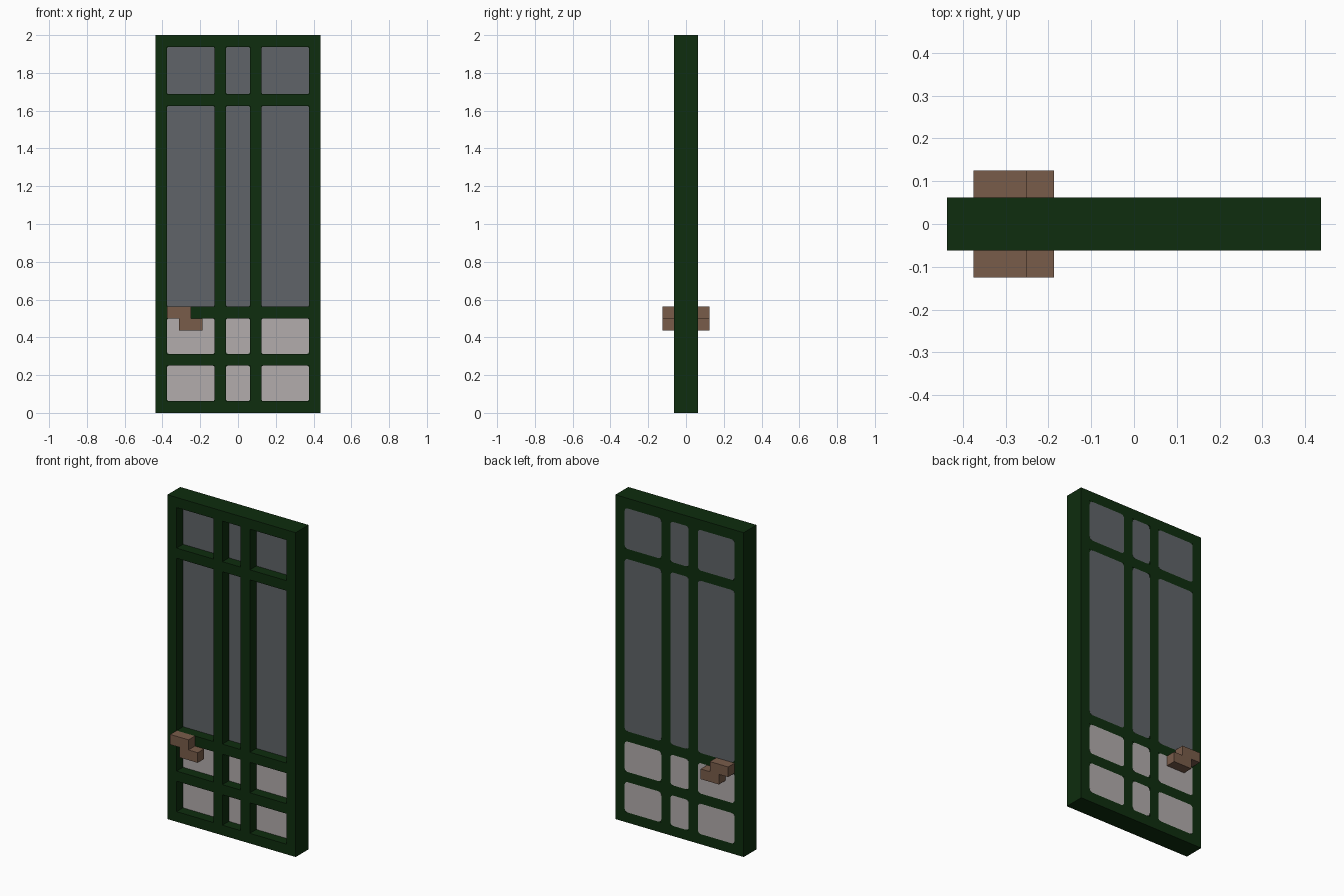
import bpy, bmesh

cube = bpy.data.objects.get("Cube")
if cube:
    bpy.data.objects.remove(cube, do_unlink=True)

U = 1 / 16  # block unit


def material(name, srgb):
    lin = [((c / 255 + 0.055) / 1.055) ** 2.4 if c > 10 else c / 255 / 12.92 for c in srgb]
    m = bpy.data.materials.new(name)
    m.use_nodes = True
    m.diffuse_color = (*lin, 1)
    bsdf = m.node_tree.nodes["Principled BSDF"]
    bsdf.inputs["Base Color"].default_value = (*lin, 1)
    bsdf.inputs["Roughness"].default_value = 0.8
    return m


GREEN = material("dark green paint", (14, 45, 14))
GLASS = material("grey glass", (96, 100, 104))
PALE = material("pale panel", (178, 172, 172))
BROWN = material("brown handle", (121, 92, 74))


def prism(bm, outline, y0, y1):
    """Extrude an x-z outline from y0 to y1."""
    face = bm.faces.new([bm.verts.new((x, y0, z)) for x, z in outline])
    ext = bmesh.ops.extrude_face_region(bm, geom=[face])["geom"]
    bmesh.ops.translate(bm, vec=(0, y1 - y0, 0),
                        verts=[v for v in ext if isinstance(v, bmesh.types.BMVert)])


def box(bm, x0, x1, y0, y1, z0, z1, radius=0):
    """Block with optional rounding of its corners in the x-z plane."""
    start = set(bm.edges)
    prism(bm, [(x0, z0), (x1, z0), (x1, z1), (x0, z1)], y0, y1)
    if radius:
        edges = [e for e in bm.edges if e not in start
                 and abs(e.verts[0].co.y - e.verts[1].co.y) > 1e-5]
        bmesh.ops.bevel(bm, geom=edges, offset=radius, segments=3, profile=0.5, affect='EDGES')


def finish(name, bm, mat):
    bmesh.ops.recalc_face_normals(bm, faces=bm.faces[:])
    me = bpy.data.meshes.new(name)
    bm.to_mesh(me)
    bm.free()
    me.materials.append(mat)
    ob = bpy.data.objects.new(name, me)
    bpy.context.collection.objects.link(ob)


# Layout of the bars, in units
stiles = [(-7, -6), (-2, -1), (1, 2), (6, 7)]
rails = [(0, 1), (4, 5), (8, 9), (26, 27), (31, 32)]
columns = [(a[1], b[0]) for a, b in zip(stiles, stiles[1:])]
rows = [(a[1], b[0]) for a, b in zip(rails, rails[1:])]

# Door frame: full-height stiles with rails between them
bm = bmesh.new()
for x0, x1 in stiles:
    box(bm, x0 * U, x1 * U, -U, U, 0, 2)
for x0, x1 in columns:
    for z0, z1 in rails:
        box(bm, x0 * U, x1 * U, -U, U, z0 * U, z1 * U)
finish("door_frame", bm, GREEN)

# Thin backing that closes the rounded pane corners
bm = bmesh.new()
box(bm, -6.5 * U, 6.5 * U, 0.001, U - 0.001, 0.5 * U, 31.5 * U)
finish("pane_backing", bm, GREEN)

# Panes: recessed in front, flush behind; pale below the middle rail
for name, mat, part in (("lower_panels", PALE, rows[:2]), ("glass_panes", GLASS, rows[2:])):
    bm = bmesh.new()
    for x0, x1 in columns:
        for z0, z1 in part:
            for y0, y1, r in ((0, U / 2, 0.008), (U / 2, U, 0.02)):
                box(bm, x0 * U, x1 * U, y0, y1, z0 * U, z1 * U, r)
    finish(name, bm, mat)

# Stepped handle on each side
step = [(-6, 9), (-6, 8), (-5, 8), (-5, 7), (-3, 7), (-3, 8), (-4, 8), (-4, 9)]
for name, y0, y1 in (("front_handle", -2, -1), ("back_handle", 1, 2)):
    bm = bmesh.new()
    prism(bm, [(x * U, z * U) for x, z in step], y0 * U, y1 * U)
    finish(name, bm, BROWN)
